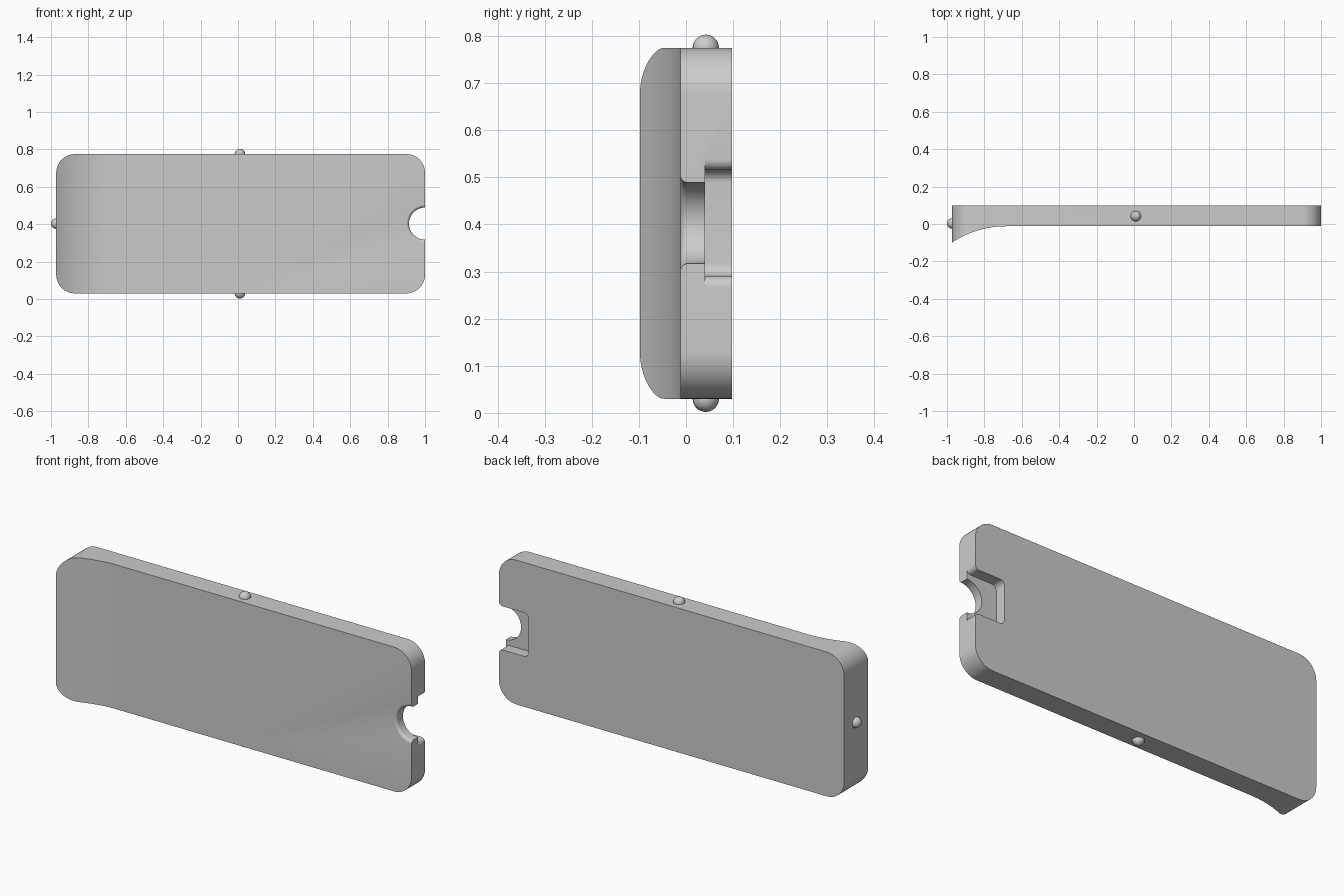
import bpy, bmesh, math
from mathutils import Vector

if "Cube" in bpy.data.objects:
    bpy.data.objects.remove(bpy.data.objects["Cube"])

grey = bpy.data.materials.new("plain grey")
grey.diffuse_color = (0.6, 0.6, 0.6, 1)
grey.use_nodes = True
grey.node_tree.nodes["Principled BSDF"].inputs["Base Color"].default_value = grey.diffuse_color

BACK, FRONT, LIP = 0.098, -0.012, -0.098
LEFT, RIGHT, BOTTOM, TOP = -0.972, 1.0, 0.03, 0.775
MID_Z = 0.403


def arc(cx, cy, r, a0, a1, n=12):
    """Points on an arc, angles in degrees."""
    return [(cx + r * math.cos(math.radians(a0 + (a1 - a0) * i / n)),
             cy + r * math.sin(math.radians(a0 + (a1 - a0) * i / n))) for i in range(n + 1)]


def loft(name, rings):
    """Closed solid from matching rings of 3D points."""
    bm = bmesh.new()
    loops = [[bm.verts.new(p) for p in ring] for ring in rings]
    n = len(loops[0])
    for a, b in zip(loops, loops[1:]):
        for i in range(n):
            j = (i + 1) % n
            bm.faces.new((a[i], a[j], b[j], b[i]))
    bm.faces.new(loops[0])
    bm.faces.new(loops[-1])
    bmesh.ops.recalc_face_normals(bm, faces=bm.faces)
    mesh = bpy.data.meshes.new(name)
    bm.to_mesh(mesh)
    bm.free()
    ob = bpy.data.objects.new(name, mesh)
    bpy.context.collection.objects.link(ob)
    mesh.materials.append(grey)
    return ob


def prism_y(name, outline, y0, y1):
    return loft(name, [[(x, y, z) for x, z in outline] for y in (y0, y1)])


def smooth(ob):
    bpy.ops.object.select_all(action='DESELECT')
    ob.select_set(True)
    bpy.context.view_layer.objects.active = ob
    bpy.ops.object.shade_smooth_by_angle(angle=math.radians(30))


def cut(target, tool, operation):
    mod = target.modifiers.new(operation.title(), 'BOOLEAN')
    mod.operation, mod.object, mod.solver = operation, tool, 'EXACT'
    bpy.context.view_layer.objects.active = target
    bpy.ops.object.modifier_apply(modifier=mod.name)
    bpy.data.objects.remove(tool)


# Plate: side profile with a lip curving forward at the left end
run, rise = 0.29, FRONT - LIP
r = (run ** 2 + rise ** 2) / (2 * rise)
sweep = math.degrees(math.asin(run / r))
profile = [(LEFT, BACK)] + arc(LEFT + run, FRONT - r, r, 90 + sweep, 90, 24) + [(RIGHT, FRONT), (RIGHT, BACK)]
plate = loft("plate", [[(x, y, z) for x, y in profile] for z in (BOTTOM, TOP)])

# Rounded corners of the plate
c = 0.1
outline = (arc(RIGHT - c, TOP - c, c, 0, 90) + arc(LEFT + c, TOP - c, c, 90, 180)
           + arc(LEFT + c, BOTTOM + c, c, 180, 270) + arc(RIGHT - c, BOTTOM + c, c, 270, 360))
cut(plate, prism_y("corner_cutter", outline, -0.3, 0.3), 'INTERSECT')

# Back pocket: rounded inner corners, flared mouth at the right edge
half, flare, inner, px = 0.1125, 0.022, 0.027, 0.83
upper = ([(1.1, half + flare)] + arc(RIGHT - flare, half + flare, flare, 360, 270, 8)
         + arc(px + inner, half - inner, inner, 90, 180, 8))
pocket = [(x, MID_Z + z) for x, z in upper] + [(x, MID_Z - z) for x, z in reversed(upper)]
cut(plate, prism_y("pocket_cutter", pocket, 0.04, 0.2), 'DIFFERENCE')

# Half-round finger notch with a softened front rim
rim, radius = 0.016, 0.086
steps = [(FRONT - 0.1, radius + rim)]
steps += [(y, rad) for rad, y in arc(radius + rim, FRONT + rim, rim, 270, 180, 6)]
steps += [(0.07, radius)]
rings = [[(x, y, z) for x, z in arc(RIGHT, MID_Z, rad, 0, 352.5, 47)] for y, rad in steps]
cut(plate, loft("notch_cutter", rings), 'DIFFERENCE')
smooth(plate)

# Small round pegs on the top, bottom and left edges
for name, pos in (("top_peg", (0.01, 0.042, TOP)), ("bottom_peg", (0.01, 0.042, BOTTOM)),
                  ("left_peg", (LEFT, 0.003, MID_Z))):
    bm = bmesh.new()
    bmesh.ops.create_uvsphere(bm, u_segments=24, v_segments=14, radius=0.028)
    bmesh.ops.translate(bm, verts=bm.verts, vec=Vector(pos))
    mesh = bpy.data.meshes.new(name)
    bm.to_mesh(mesh)
    bm.free()
    peg = bpy.data.objects.new(name, mesh)
    bpy.context.collection.objects.link(peg)
    mesh.materials.append(grey)
    smooth(peg)
